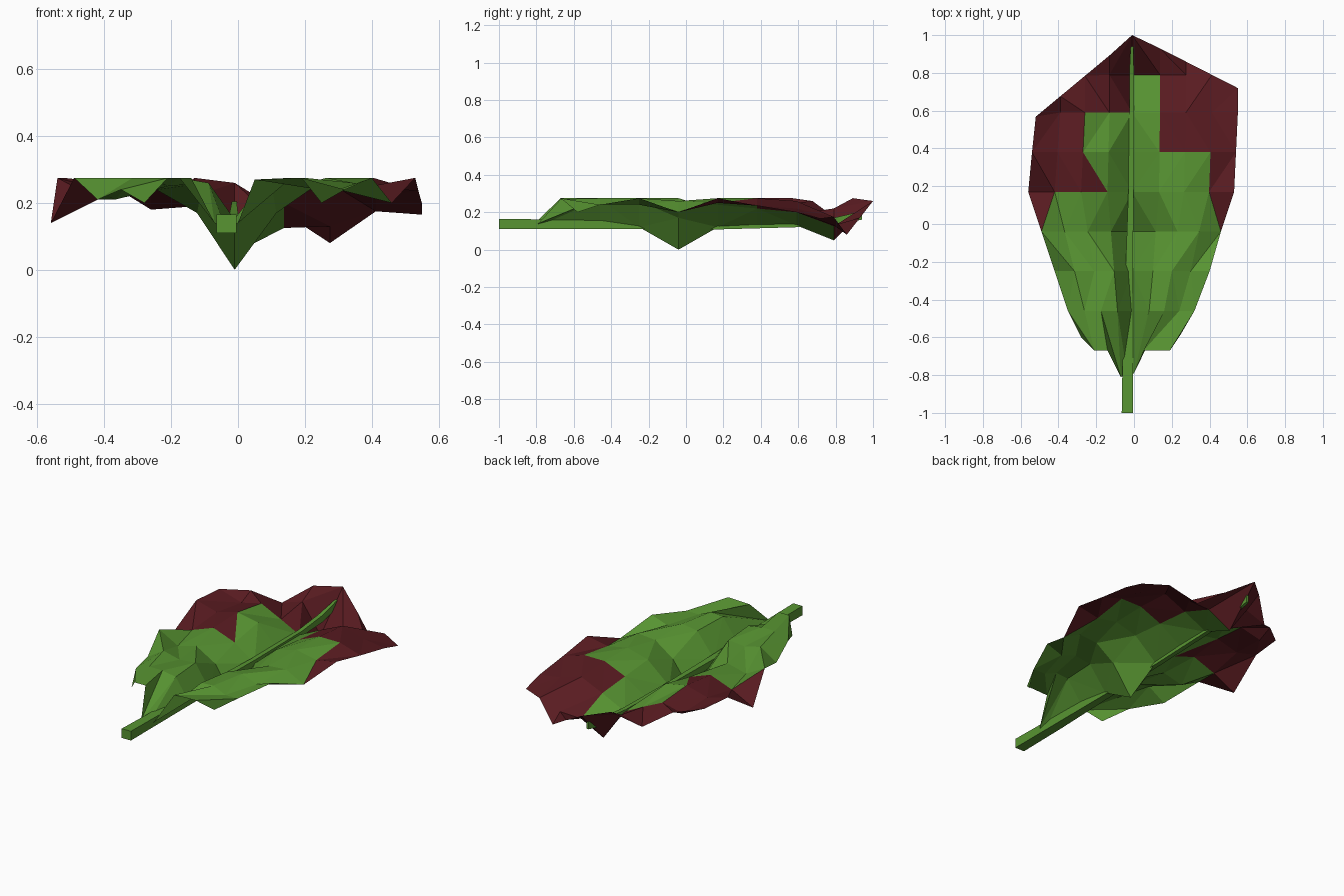
import bpy, bmesh

if "Cube" in bpy.data.objects:
    bpy.data.objects.remove(bpy.data.objects["Cube"])


def material(name, rgb):
    m = bpy.data.materials.new(name)
    m.diffuse_color = (*rgb, 1)
    m.use_nodes = True
    m.node_tree.nodes["Principled BSDF"].inputs["Base Color"].default_value = m.diffuse_color
    return m


GREEN = material("leaf green", (0.098, 0.30, 0.032))
RED = material("withered red", (0.10, 0.011, 0.015))


def finish(bm, name, mats):
    mesh = bpy.data.meshes.new(name)
    bm.to_mesh(mesh)
    bm.free()
    for m in mats:
        mesh.materials.append(m)
    ob = bpy.data.objects.new(name, mesh)
    bpy.context.collection.objects.link(ob)


# Crumpled blade: rows of (y, left half width, right half width, nine heights)
base = [(-.28, -.60, .20), (-.21, -.67, .275), (-.14, -.67, .275),
        (-.07, -.81, .14), (-.035, -.80, .12), (0, -.79, .14),
        (.05, -.67, .27), (.19, -.67, .275), (.25, -.58, .20)]
rows = [
    (-.46, .35, .32, (.24, .275, .275, .26, .15, .27, .275, .24, .24)),
    (-.25, .42, .40, (.21, .275, .25, .26, .12, .26, .275, .24, .275)),
    (-.04, .49, .46, (.275, .21, .24, .17, 0, .17, .25, .26, .20)),
    (.17, .56, .53, (.14, .21, .26, .21, .12, .24, .275, .25, .275)),
    (.38, .54, .54, (.275, .24, .275, .25, .13, .22, .275, .275, .235)),
    (.59, .52, .55, (.275, .22, .25, .19, .13, .20, .26, .22, .20)),
    (.79, .52, .55, (.275, .26, .18, .22, .05, .125, .13, .175, .165)),
    (1.0, .52, .55, (.275, .26, .18, .275, .26, .17, .08, .175, .165)),
]


def tip_limit(x):
    # straight edges running from the tip to the two shoulders
    return 1 - (.51 * x if x > 0 else -.83 * x)


grid = [base]
for y, left, right, heights in rows:
    line = []
    for k, z in zip(range(-4, 5), heights):
        x = k / 4 * (right if k > 0 else left)
        if k == 0:
            x = -.01
        line.append((x, min(y, tip_limit(x)) if k else y, z))
    grid.append(line)


def is_red(x, y):
    if y < -.04:
        return False
    if y < .17:
        return abs(x) > .44
    if x < 0:
        return x < -.28 or y > .53 or (x < -.14 and y < .27)
    return y > (.74 if x < .135 else .36) or x > .41


bm = bmesh.new()
seen = {}


def vert(p):
    key = tuple(round(c, 3) for c in p)
    if key not in seen:
        seen[key] = bm.verts.new(p)
    return seen[key]


for j in range(len(grid) - 1):
    for i in range(8):
        inner, outer = (i + 1, i) if i < 4 else (i, i + 1)
        a, b = vert(grid[j][inner]), vert(grid[j][outer])
        c, d = vert(grid[j + 1][outer]), vert(grid[j + 1][inner])
        tris = [(a, b, c), (a, c, d)] if j % 2 == 0 else [(a, b, d), (b, c, d)]
        for t in tris:
            if len(set(t)) < 3:
                continue
            if i >= 4:
                f = bm.faces.new(t)
            else:
                f = bm.faces.new(t[::-1])
            m = f.calc_center_median()
            f.material_index = int(is_red(m.x, m.y))
finish(bm, "leaf_blade", [GREEN, RED])

# Stem and midrib: tapering four-sided bar (y, x left, x right, bottom, top)
path = [(-1, -.065, -.005, .11, .165), (-.67, -.06, -.005, .11, .16),
        (-.25, -.045, -.005, .11, .15), (.17, -.03, -.003, .108, .145),
        (.60, -.025, 0, .12, .15), (.79, -.025, 0, .13, .17),
        (.94, -.018, -.004, .16, .205)]
bm = bmesh.new()
rings = [[bm.verts.new(p) for p in ((l, y, b), (r, y, b), (r, y, t), (l, y, t))]
         for y, l, r, b, t in path]
for p, q in zip(rings, rings[1:]):
    for i in range(4):
        n = (i + 1) % 4
        bm.faces.new((p[i], p[n], q[n], q[i]))
bm.faces.new(rings[0])
bm.faces.new(rings[-1])
bmesh.ops.recalc_face_normals(bm, faces=bm.faces)
finish(bm, "stem", [GREEN])
